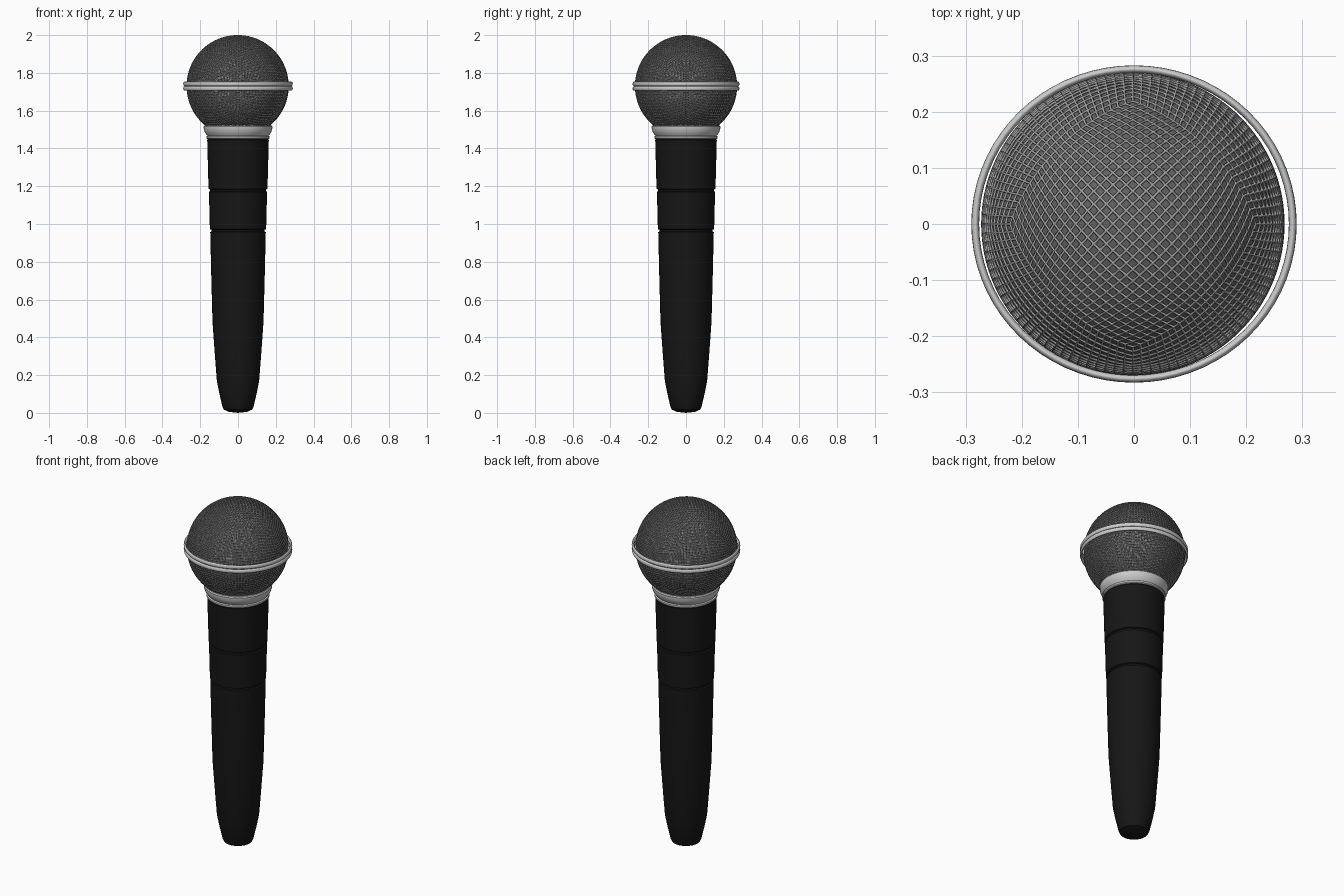
import bpy, bmesh, math
from mathutils import Vector, Matrix

if "Cube" in bpy.data.objects:
    bpy.data.objects.remove(bpy.data.objects["Cube"])

def material(name, v):
    m = bpy.data.materials.new(name)
    m.diffuse_color = (v, v, v, 1)
    m.use_nodes = True
    m.node_tree.nodes["Principled BSDF"].inputs["Base Color"].default_value = m.diffuse_color
    return m

black = material("black", 0.008)
dark_grey = material("dark_grey", 0.12)
wire_grey = material("wire_grey", 0.35)

def finish(ob, mat=None, angle=35):
    if mat:
        ob.data.materials.append(mat)
    bpy.ops.object.select_all(action='DESELECT')
    ob.select_set(True)
    bpy.context.view_layer.objects.active = ob
    bpy.ops.object.shade_smooth_by_angle(angle=math.radians(angle))
    return ob

def to_object(bm, name):
    me = bpy.data.meshes.new(name)
    bm.to_mesh(me)
    bm.free()
    ob = bpy.data.objects.new(name, me)
    bpy.context.collection.objects.link(ob)
    return ob

def lathe(name, profile, mat=None, steps=64):
    bm = bmesh.new()
    vs = [bm.verts.new((r, 0, z)) for r, z in profile]
    es = [bm.edges.new(p) for p in zip(vs, vs[1:])]
    bmesh.ops.spin(bm, geom=vs + es, cent=(0, 0, 0), axis=(0, 0, 1),
                   angle=2 * math.pi, steps=steps, use_duplicate=False)
    bmesh.ops.remove_doubles(bm, verts=bm.verts, dist=1e-5)
    bmesh.ops.recalc_face_normals(bm, faces=bm.faces)
    return finish(to_object(bm, name), mat)

# Tapered handle with two grooves
profile = [(0, 0), (0.05, 0.006), (0.076, 0.018), (0.083, 0.035), (0.098, 0.10),
           (0.112, 0.17), (0.122, 0.30), (0.135, 0.48), (0.141, 0.70), (0.147, 0.955)]
for z, r in ((0.965, 0.147), (1.178, 0.154)):
    profile += [(r, z - 0.008), (r - 0.007, z - 0.004), (r - 0.007, z + 0.004), (r + 0.002, z + 0.008)]
profile += [(0.163, 1.445), (0.158, 1.452), (0, 1.452)]
lathe("handle", profile, black)

# Metal collar under the grille
lathe("collar", [(0, 1.45), (0.163, 1.45), (0.168, 1.454), (0.168, 1.463), (0.162, 1.467),
                 (0.166, 1.472), (0.175, 1.485), (0.181, 1.502), (0.182, 1.516),
                 (0.178, 1.522), (0.168, 1.522), (0.155, 1.51), (0, 1.51)])

# Dark inner ball behind the wires
CENTRE = Vector((-0.002, 0, 1.73))
bm = bmesh.new()
bmesh.ops.create_uvsphere(bm, u_segments=64, v_segments=32, radius=0.264)
bmesh.ops.translate(bm, verts=bm.verts, vec=CENTRE)
finish(to_object(bm, "inner_foam"), dark_grey)

# Woven wire grille: evenly gridded cube blown up to a sphere
bm = bmesh.new()
bmesh.ops.create_cube(bm, size=2)
bmesh.ops.subdivide_edges(bm, edges=bm.edges[:], cuts=24, use_grid_fill=True)
for v in bm.verts:
    v.co = Vector([math.tan(c * math.pi / 4) for c in v.co]).normalized() * 0.268
bmesh.ops.rotate(bm, verts=bm.verts, matrix=Matrix.Rotation(math.pi / 4, 3, 'Z'))
bmesh.ops.translate(bm, verts=bm.verts, vec=CENTRE)
bmesh.ops.delete(bm, geom=[v for v in bm.verts if v.co.z < 1.5], context='VERTS')
grille = to_object(bm, "wire_grille")
w = grille.modifiers.new("wires", 'WIREFRAME')
w.thickness = 0.005
w.offset = 0
finish(grille, wire_grey, 60)

# Twin rings around the middle of the grille
for name, z in (("upper_ring", 1.742), ("lower_ring", 1.718)):
    bpy.ops.mesh.primitive_torus_add(major_segments=72, minor_segments=12,
                                     major_radius=0.283, minor_radius=0.007, location=(0, 0, z))
    ring = bpy.context.object
    ring.name = name
    ring.scale = (1, 0.975, 1.65)
    finish(ring)
